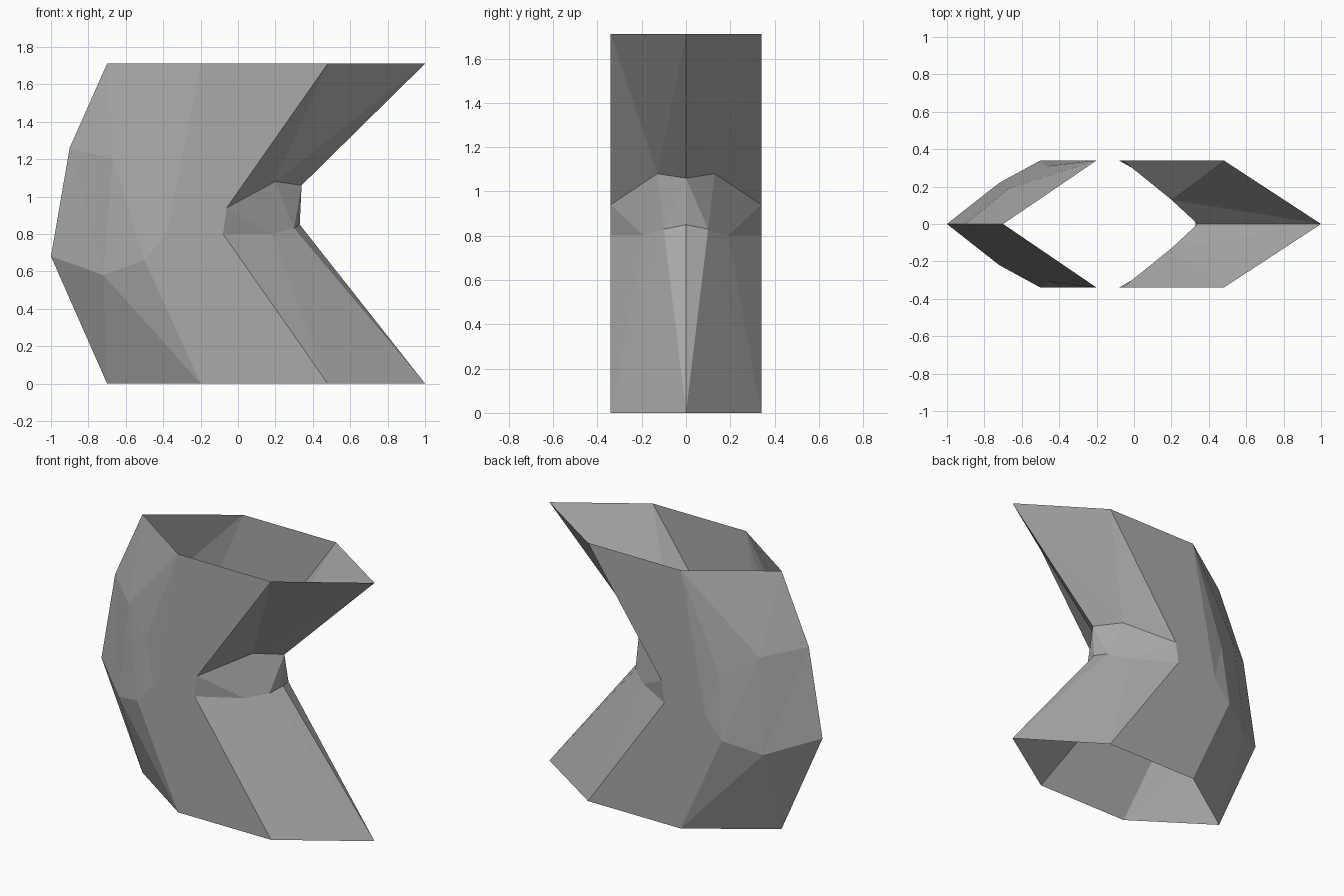
import bpy
import bmesh
from mathutils import Vector

cube = bpy.data.objects.get("Cube")
if cube:
    bpy.data.objects.remove(cube, do_unlink=True)

# Single plain grey
grey = bpy.data.materials.new("plain grey")
grey.use_nodes = True
color = (0.4, 0.4, 0.4, 1.0)
grey.diffuse_color = color
grey.node_tree.nodes["Principled BSDF"].inputs["Base Color"].default_value = color

HALF = 0.34     # half width of the tube
HEIGHT = 1.71


def rim(z):
    """Half outline of an open end: back tip, two side corners, front tip."""
    return [Vector(p) for p in
            ((-0.70, 0, z), (-0.20, HALF, z), (0.48, HALF, z), (1.0, 0, z))]


tip, rear, fore, nose = rim(0)
base = [tip, rear, rear, rear, fore, fore, nose, nose]
tip, rear, fore, nose = rim(HEIGHT)
top = [tip, rear, rear, rear, fore, nose, nose, nose]

# Half outlines of the two creases, from the bulged back to the pinched waist
side = (-0.38, HALF, 0.80)
lower = [Vector(p) for p in (
    (-1.0, 0, 0.68), (-0.72, 0.22, 0.58), (-0.50, HALF, 0.66), side,
    (-0.08, HALF, 0.80), (0.18, 0.19, 0.80), (0.30, 0.10, 0.83), (0.33, 0, 0.85))]
upper = [Vector(p) for p in (
    (-0.90, 0, 1.26), (-0.67, 0.19, 1.20), (-0.46, 0.31, 1.07), side,
    (-0.06, HALF, 0.94), (0.20, 0.13, 1.08), (0.34, 0, 1.06), (0.34, 0, 1.06))]

bm = bmesh.new()


def add_triangle(points, mirror):
    """Add a triangle on one side, skipping collapsed ones."""
    a, b, c = points
    if (b - a).cross(c - a).length > 1e-6:
        bm.faces.new([bm.verts.new((p.x, p.y * mirror, p.z)) for p in points])


def strip(outer, inner, mirror):
    """Join two half outlines with a row of triangles."""
    for i in range(len(outer) - 1):
        add_triangle((outer[i], inner[i], inner[i + 1]), mirror)
        add_triangle((outer[i], inner[i + 1], outer[i + 1]), mirror)


# Lower leg, waist band and upper leg of the tube, on both sides
for mirror in (-1, 1):
    strip(base, lower, mirror)
    strip(upper, lower, mirror)
    strip(top, upper, mirror)

bmesh.ops.remove_doubles(bm, verts=bm.verts, dist=0.001)
bmesh.ops.recalc_face_normals(bm, faces=bm.faces)

# An open shell has no inside, so check that the back ridge faces outward
back = min(bm.faces, key=lambda f: f.calc_center_median().x)
if back.normal.x > 0:
    bmesh.ops.reverse_faces(bm, faces=bm.faces)

mesh = bpy.data.meshes.new("bent_tube")
bm.to_mesh(mesh)
bm.free()
mesh.materials.append(grey)
tube = bpy.data.objects.new("bent_tube", mesh)
bpy.context.collection.objects.link(tube)
